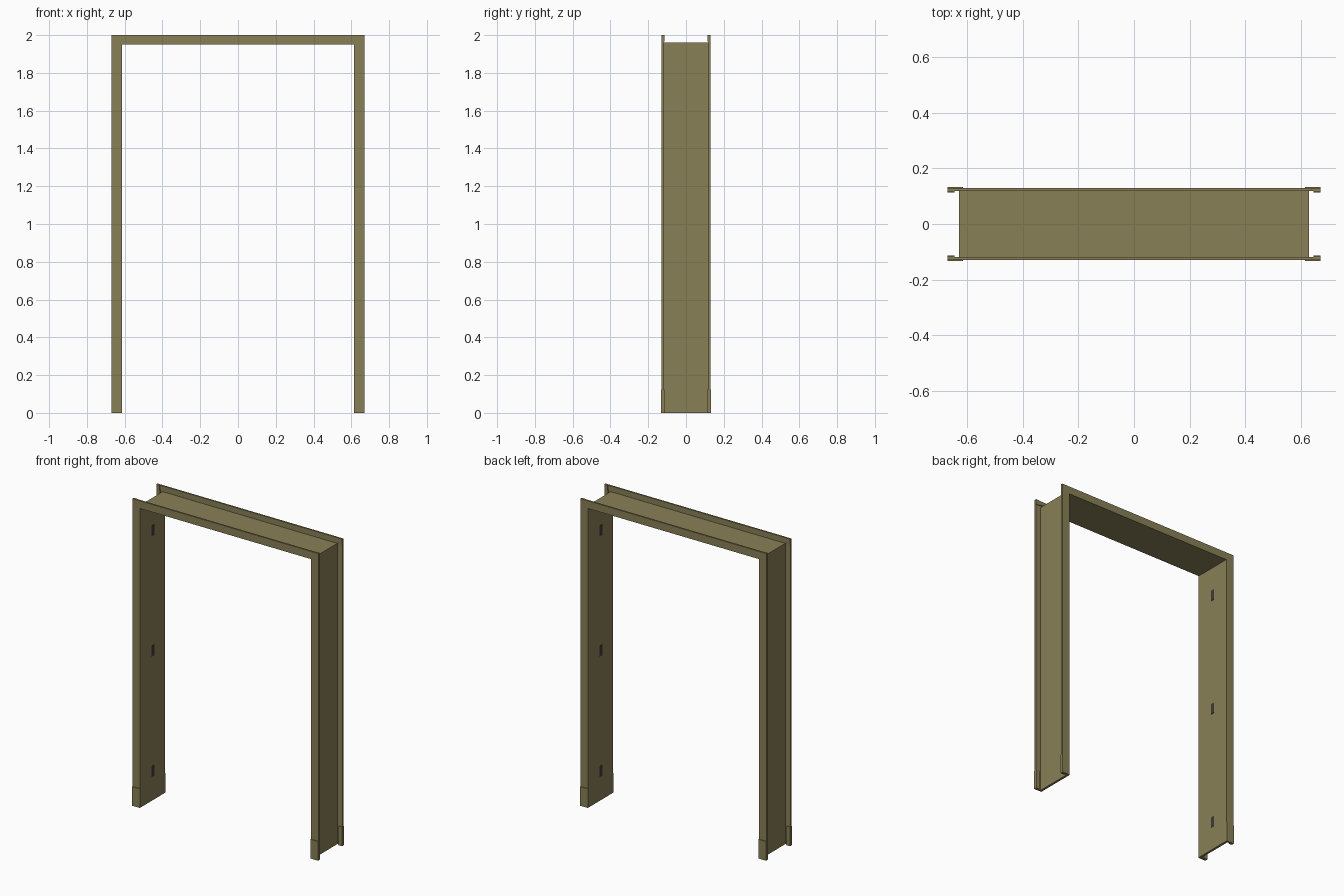
import bpy
import bmesh
from mathutils import Vector

if "Cube" in bpy.data.objects:
    bpy.data.objects.remove(bpy.data.objects["Cube"])


def material(name, color):
    m = bpy.data.materials.new(name)
    m.diffuse_color = (*color, 1)
    m.use_nodes = True
    m.node_tree.nodes["Principled BSDF"].inputs["Base Color"].default_value = m.diffuse_color
    return m


OLIVE = material("olive_metal", (0.25, 0.215, 0.095))
DARK = material("dark_slot", (0.045, 0.043, 0.038))


def boxes(name, spans, mat):
    """One object made of boxes given as (x0, x1, y0, y1, z0, z1)."""
    bm = bmesh.new()
    for x0, x1, y0, y1, z0, z1 in spans:
        verts = bmesh.ops.create_cube(bm, size=1)["verts"]
        for v in verts:
            v.co = Vector(((x0 + x1) / 2 + v.co.x * (x1 - x0),
                           (y0 + y1) / 2 + v.co.y * (y1 - y0),
                           (z0 + z1) / 2 + v.co.z * (z1 - z0)))
    mesh = bpy.data.meshes.new(name)
    bm.to_mesh(mesh)
    bm.free()
    mesh.materials.append(mat)
    obj = bpy.data.objects.new(name, mesh)
    bpy.context.collection.objects.link(obj)
    return obj


def mirrored(obj, x=True, y=True):
    mod = obj.modifiers.new("mirror", 'MIRROR')
    mod.use_axis = (x, y, False)
    return obj


X_IN, X_OUT = 0.615, 0.67      # visible width of the side trim
X_HEM = 0.645                  # folded edge of the trim
Z_IN, Z_HEM, Z_TOP = 1.95, 1.973, 2.0
Y_BACK, Y_FACE, Y_OUT = 0.118, 0.123, 0.129

# Lining boards of the opening
mirrored(boxes("jamb_lining", [(X_IN, 0.63, -Y_FACE, Y_FACE, 0, 1.96)], OLIVE), y=False)
boxes("head_lining", [(-X_IN, X_IN, -Y_FACE, Y_FACE, Z_IN, 1.96)], OLIVE)

# Side trim: flat face with a folded outer hem
mirrored(boxes("jamb_trim", [
    (X_IN, X_OUT, Y_FACE, Y_OUT, 0, Z_TOP),
    (X_HEM, X_OUT, Y_BACK, Y_FACE, 0, Z_HEM)], OLIVE))

# Head trim with the same fold
mirrored(boxes("head_trim", [
    (-X_IN, X_IN, Y_FACE, Y_OUT, Z_IN, Z_TOP),
    (-X_HEM, X_HEM, Y_BACK, Y_FACE, Z_HEM, Z_TOP)], OLIVE), x=False)

# Corner blocks behind the trim, and foot sleeves around it
mirrored(boxes("corner_block", [(X_HEM, X_OUT, 0.115, Y_FACE, Z_HEM - 0.006, Z_TOP)], OLIVE))
mirrored(boxes("foot_sleeve", [
    (X_IN, X_OUT, Y_OUT, 0.133, 0, 0.125),
    (X_HEM, X_OUT, 0.114, Y_BACK, 0, 0.125)], OLIVE))

# Dark slots on the inner faces of the jambs
slots = [(X_IN - 0.002, X_IN, -0.014, 0.014, z - 0.035, z + 0.035)
         for z in (0.19, 0.975, 1.76)]
mirrored(boxes("jamb_slot", slots, DARK), y=False)
